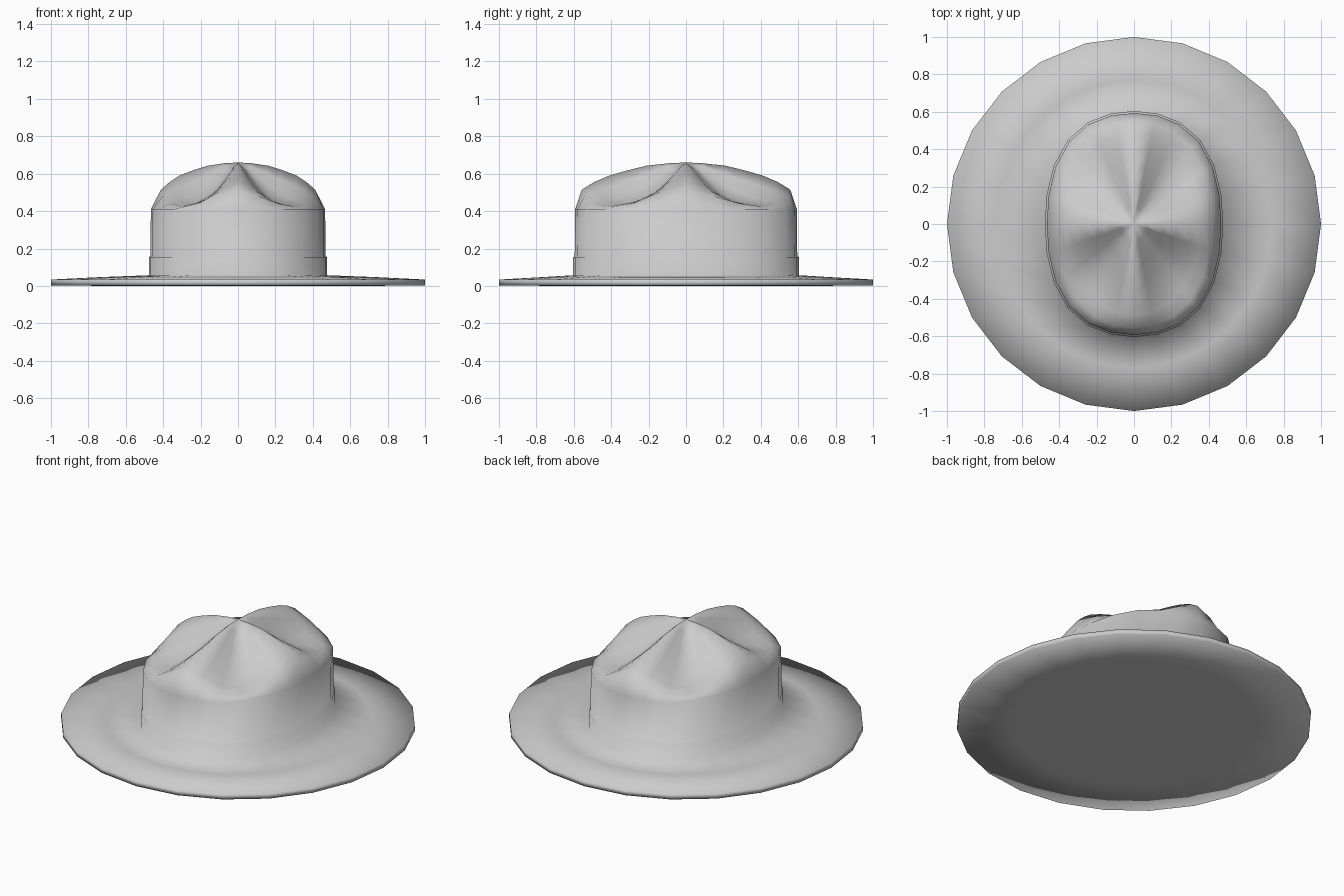
import bpy, bmesh, math

if "Cube" in bpy.data.objects:
    bpy.data.objects.remove(bpy.data.objects["Cube"])

N = 24  # sides all round

felt = bpy.data.materials.new("grey_felt")
felt.diffuse_color = (0.6, 0.6, 0.6, 1)
felt.use_nodes = True
felt.node_tree.nodes["Principled BSDF"].inputs["Base Color"].default_value = felt.diffuse_color


def loft(name, rings, apex):
    """Skin rings (rx, ry, z, dent, full): dent presses down the diagonals, full swells them."""
    bm = bmesh.new()
    loops = []
    for rx, ry, z, dent, full in rings:
        loop = []
        for i in range(N):
            a = 2 * math.pi * i / N
            s = abs(math.sin(2 * a))
            k = 1 + full * s * s
            loop.append(bm.verts.new((rx * k * math.cos(a), ry * k * math.sin(a),
                                      z - dent * s ** 1.4)))
        loops.append(loop)
    bm.faces.new(loops[0][::-1])
    for a, b in zip(loops, loops[1:]):
        for i in range(N):
            j = (i + 1) % N
            bm.faces.new((a[i], a[j], b[j], b[i]))
    top = bm.verts.new(apex)
    for i in range(N):
        bm.faces.new((loops[-1][i], loops[-1][(i + 1) % N], top))
    me = bpy.data.meshes.new(name)
    bm.to_mesh(me)
    bm.free()
    me.materials.append(felt)
    for p in me.polygons:
        p.use_smooth = True
    ob = bpy.data.objects.new(name, me)
    bpy.context.collection.objects.link(ob)
    return ob


# wide round brim with a thin edge
brim = [(0.7, 0.7, 0.0, 0, 0), (1, 1, 0.003, 0, 0), (1, 1, 0.034, 0, 0),
        (0.74, 0.77, 0.047, 0, 0), (0.477, 0.604, 0.057, 0, 0.05)]

# slightly raised hat band at the foot of the crown
band = [(0.477, 0.604, 0.155, 0, 0.05), (0.468, 0.595, 0.157, 0, 0.05)]

# oval crown wall, then a domed top with four pinched dents
crown = [(0.466, 0.593, 0.41, 0, 0.05), (0.412, 0.557, 0.515, 0.09, 0.03),
         (0.365, 0.49, 0.556, 0.125, 0), (0.313, 0.41, 0.59, 0.148, 0),
         (0.235, 0.305, 0.62, 0.14, 0), (0.16, 0.208, 0.643, 0.105, 0),
         (0.07, 0.09, 0.656, 0.04, 0)]

# felt is one continuous skin, so shading flows from brim to crown
loft("felt_hat", brim + band + crown, (0, 0, 0.66))
